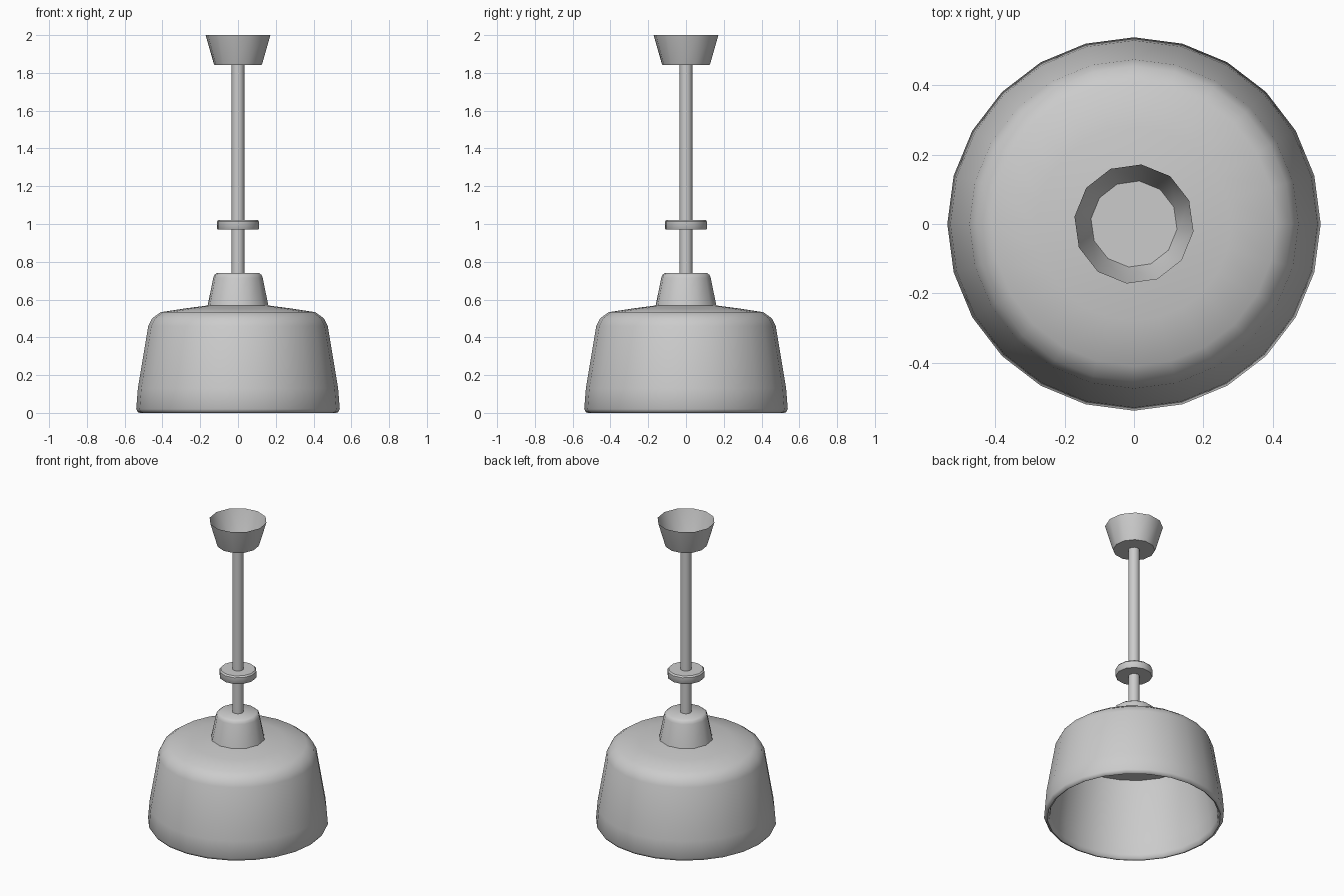
import bpy, bmesh, math

if "Cube" in bpy.data.objects:
    bpy.data.objects.remove(bpy.data.objects["Cube"])


def lathe(name, profile, sides, turn=0.0, angle=35):
    """Revolve (radius, z) points around z; a zero radius closes to a point."""
    bm = bmesh.new()
    rings = []
    for r, z in profile:
        if r == 0:
            rings.append([bm.verts.new((0, 0, z))] * sides)
            continue
        ring = []
        for i in range(sides):
            a = math.radians(turn) + 2 * math.pi * i / sides
            ring.append(bm.verts.new((r * math.cos(a), r * math.sin(a), z)))
        rings.append(ring)
    for low, high in zip(rings, rings[1:]):
        for i in range(sides):
            j = (i + 1) % sides
            corners = list(dict.fromkeys((low[i], low[j], high[j], high[i])))
            bm.faces.new(corners)
    mesh = bpy.data.meshes.new(name)
    bm.to_mesh(mesh)
    bm.free()
    obj = bpy.data.objects.new(name, mesh)
    bpy.context.collection.objects.link(obj)
    bpy.ops.object.select_all(action='DESELECT')
    obj.select_set(True)
    bpy.context.view_layer.objects.active = obj
    bpy.ops.object.shade_smooth_by_angle(angle=math.radians(angle))
    return obj


# Hollow shade: inner ceiling, inner wall, rolled rim, outer wall, shoulder
lathe("shade", [
    (0, 0.51), (0.44, 0.505), (0.452, 0.45),
    (0.497, 0.12), (0.502, 0.03), (0.507, 0.008), (0.518, 0.0),
    (0.53, 0.004), (0.539, 0.02), (0.53, 0.13), (0.475, 0.46),
    (0.455, 0.50), (0.41, 0.533), (0.28, 0.553),
    (0.15, 0.57), (0, 0.575)], 24, angle=50)

# Tapered socket cap on top of the shade
lathe("socket_cap", [(0.163, 0.562), (0.132, 0.715), (0.126, 0.73),
                     (0.113, 0.74), (0, 0.74)], 12, -7, 60)

# Hanging rod
lathe("rod", [(0, 0.735), (0.034, 0.735), (0.034, 1.845), (0, 1.845)], 12)

# Collar disc around the rod
lathe("collar", [(0, 0.97), (0.108, 0.97), (0.112, 0.975), (0.112, 1.013),
                 (0.104, 1.022), (0, 1.022)], 12, -7, 40)

# Ceiling canopy, open at the top
lathe("canopy", [(0, 1.841), (0.125, 1.841), (0.13, 1.852),
                 (0.173, 2.0)], 12, -7, 50)
